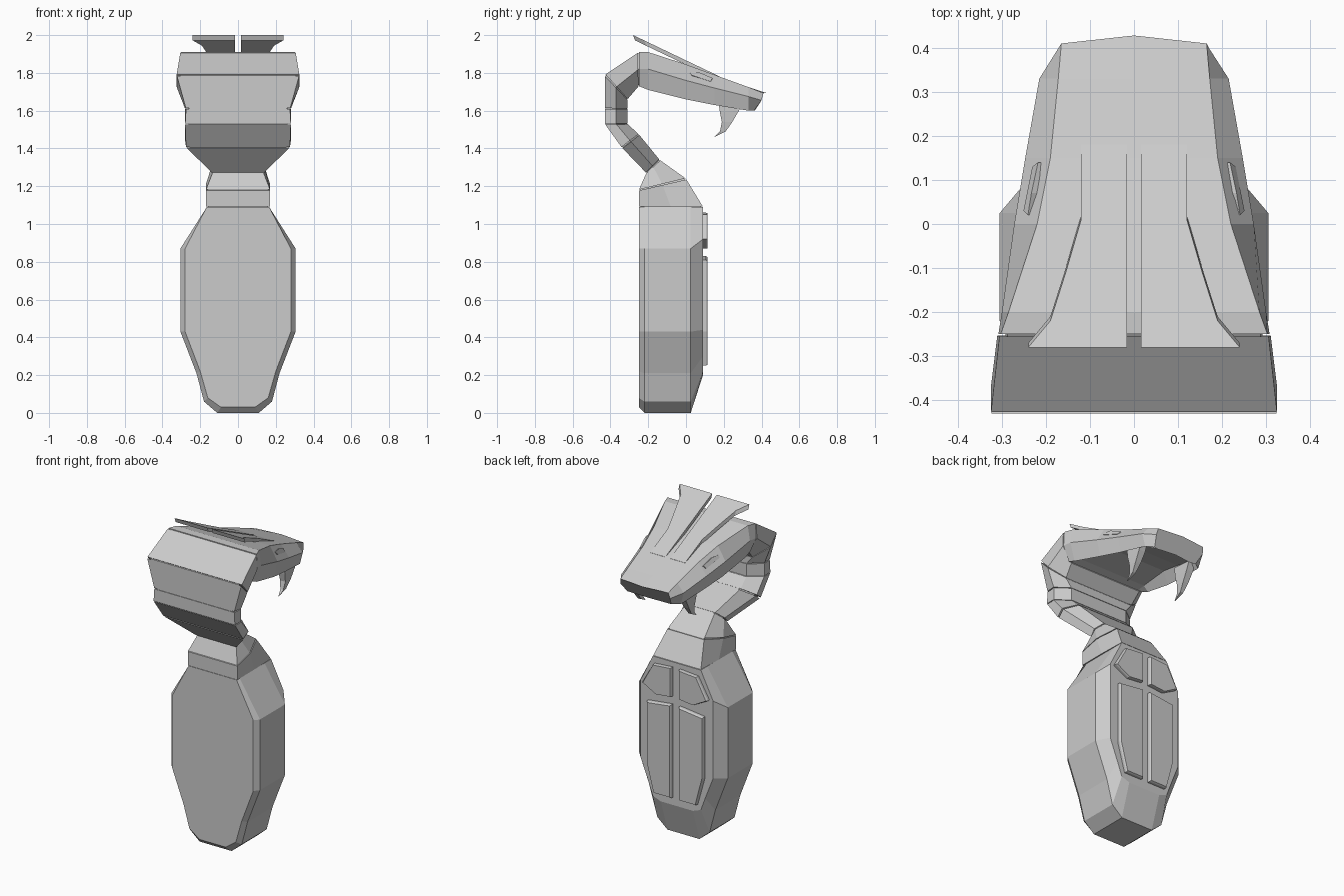
import bpy, bmesh

if "Cube" in bpy.data.objects:
    bpy.data.objects.remove(bpy.data.objects["Cube"])


def loft(name, rings):
    """Skin a list of equal-length closed rings and cap both ends."""
    bm = bmesh.new()
    vs = [[bm.verts.new(p) for p in r] for r in rings]
    n = len(vs[0])
    for a, b in zip(vs, vs[1:]):
        for i in range(n):
            j = (i + 1) % n
            bm.faces.new((a[i], a[j], b[j], b[i]))
    bm.faces.new(vs[0])
    bm.faces.new(vs[-1])
    bmesh.ops.recalc_face_normals(bm, faces=bm.faces)
    me = bpy.data.meshes.new(name)
    bm.to_mesh(me)
    bm.free()
    ob = bpy.data.objects.new(name, me)
    bpy.context.collection.objects.link(ob)
    return ob


def mirrored(half):
    """Close a half outline by mirroring it across x = 0."""
    return half + [(-x, y, z) for x, y, z in reversed(half)]


def pair(name, rings):
    """Build a part on both sides."""
    for side, s in (("right", 1), ("left", -1)):
        loft(f"{name}_{side}", [[(s * x, y, z) for x, y, z in r] for r in rings])


# Body: outlines (half width, z) at four depths
full = [(.11, 0), (.18, .06), (.22, .21), (.305, .43), (.305, .87), (.165, 1.09)]
back = [(.09, .03), (.16, .08), (.20, .22), (.28, .43), (.28, .87), (.165, 1.09)]
face = [(.11, .20), (.165, .22), (.195, .30), (.25, .44), (.25, .92), (.165, 1.09)]
loft("body", [mirrored([(x, y, z) for x, z in o])
              for y, o in ((-.25, back), (-.22, full), (.025, full), (.09, face))])

# Raised belly panels
lower = [(.025, .25), (.145, .25), (.195, .43), (.195, .81), (.025, .83)]
upper = [(.025, .88), (.13, .87), (.225, .92), (.15, 1.05), (.025, 1.06)]
for name, o in (("belly_panel", lower), ("chest_panel", upper)):
    cx = sum(p[0] for p in o) / 5
    cz = sum(p[1] for p in o) / 5
    top = [(cx + (x - cx) * .93, .115, cz + (z - cz) * .98) for x, z in o]
    pair(name, [[(x, .07, z) for x, z in o], [(x, .105, z) for x, z in o], top])


# Neck sections: outer (y, z), inner (y, z), half widths outer / middle / inner
def section(o, i, wo, wm, wi, k=1.0):
    my, mz = (o[0] + i[0]) / 2, (o[1] + i[1]) / 2
    pts = [(wo, *o), (wm, my, mz), (wi, *i)]
    return mirrored([(x * k, my + (y - my) * k, mz + (z - mz) * k) for x, y, z in pts])


neck = [
    ((-.25, 1.09), (.09, 1.09), .17, .17, .165),
    ((-.25, 1.18), (0, 1.24), .17, .17, .125),
    ((-.21, 1.27), (-.14, 1.34), .135, .14, .10),
    ((-.34, 1.405), (-.25, 1.475), .275, .28, .20),
    ((-.43, 1.53), (-.31, 1.53), .28, .28, .20),
    ((-.43, 1.61), (-.31, 1.61), .275, .28, .20),
    ((-.43, 1.79), (-.31, 1.66), .325, .325, .24),
    ((-.25, 1.91), (-.25, 1.73), .305, .31, .25),
]
names = ["collar", "throat", "neck_low", "neck_bend", "neck_mid", "hood_back", "hood_top"]


def blend(a, b, t):
    return [tuple(p + (q - p) * t for p, q in zip(u, v)) for u, v in zip(a, b)]


for nm, a, b in zip(names, neck, neck[1:]):
    ra, rb = section(*a), section(*b)
    loft(nm, [blend(ra, rb, .02), blend(ra, rb, .97)])
loft("neck_core", [section(*s, k=.94) for s in neck])

# Head: y, top (z, w), middle (z, w), jaw rim (z, w), mouth depth
head = [
    (-.25, 1.91, .303, 1.82, .308, 1.73, .27, .001),
    (-.20, 1.91, .285, 1.82, .300, 1.71, .27, .03),
    (.00, 1.845, .22, 1.76, .272, 1.66, .25, .08),
    (.15, 1.79, .19, 1.72, .247, 1.63, .225, .07),
    (.33, 1.725, .172, 1.675, .215, 1.60, .195, .04),
    (.41, 1.693, .165, 1.655, .170, 1.60, .15, .001),
]
rings = []
for k, (y, tz, tw, mz, mw, bz, bw, d) in enumerate(head):
    tip = k == len(head) - 1
    rings.append(mirrored([
        (.001, y + .018 * tip, tz), (tw, y, tz), (mw, y - .01 * tip, mz),
        (bw, y - .05 * tip, bz), (bw - .03, y - .06 * tip, bz + d),
        (.001, y - .045 * tip, bz + d)]))
loft("head", rings)

# Crest plates rising behind the head
crest = [(.016, -.28), (.24, -.28), (.19, -.22), (.155, -.11),
         (.12, .01), (.12, .18), (.016, .18)]
pair("crest_plate", [[(x, y + e, 2.0 - .478 * (y + .28) - d) for x, y in crest]
                     for d, e in ((0, 0), (.028, .01))])

# Slit eyes
eye = [(.236, .02, 1.80), (.228, .07, 1.80), (.213, .14, 1.77),
       (.226, .13, 1.752), (.246, .03, 1.785)]
pair("eye", [[(x + d, y, z + d * .6) for x, y, z in eye] for d in (-.02, .005)])

# Curved fangs: rear (y, z), front (y, z), half thickness
fang = [((.17, 1.66), (.30, 1.65), .022), ((.18, 1.59), (.28, 1.60), .022),
        ((.19, 1.54), (.245, 1.54), .018), ((.18, 1.49), (.21, 1.49), .010),
        ((.15, 1.46), (.155, 1.462), .002)]
pair("fang", [[(.175 - t, *r), (.175 + t, *r), (.175 + t, *f), (.175 - t, *f)]
              for r, f, t in fang])
